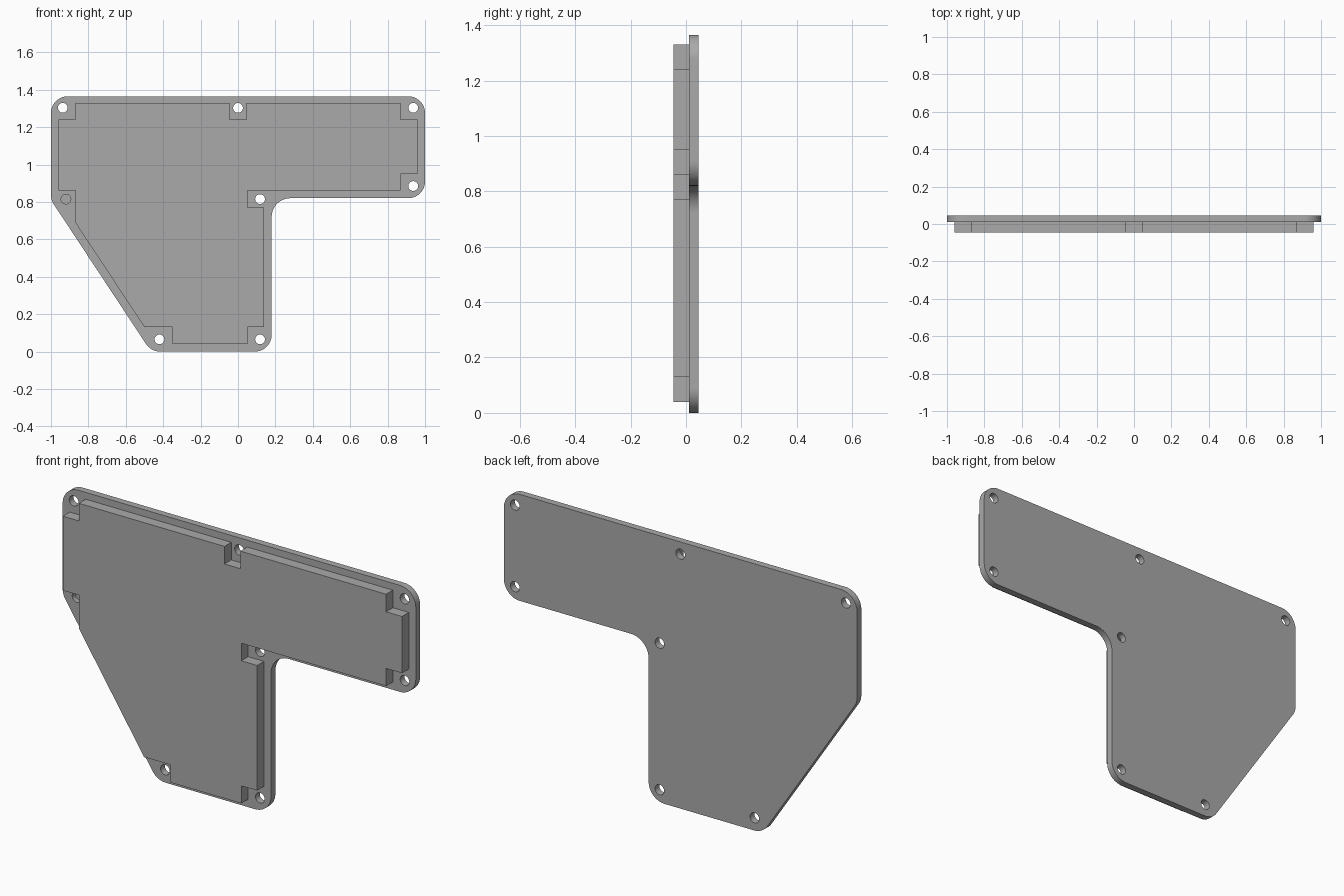
import bpy, bmesh, math
from mathutils import Vector

if "Cube" in bpy.data.objects:
    bpy.data.objects.remove(bpy.data.objects["Cube"])

grey = bpy.data.materials.new("grey")
grey.diffuse_color = (0.4, 0.4, 0.4, 1)
grey.use_nodes = True
grey.node_tree.nodes["Principled BSDF"].inputs["Base Color"].default_value = grey.diffuse_color


def prism(name, points, y0, y1):
    """Extrude an (x, z) outline from y0 to y1."""
    bm = bmesh.new()
    face = bm.faces.new([bm.verts.new((x, y0, z)) for x, z in points])
    out = bmesh.ops.extrude_face_region(bm, geom=[face])
    moved = [v for v in out["geom"] if isinstance(v, bmesh.types.BMVert)]
    bmesh.ops.translate(bm, verts=moved, vec=(0, y1 - y0, 0))
    bmesh.ops.recalc_face_normals(bm, faces=bm.faces)
    mesh = bpy.data.meshes.new(name)
    bm.to_mesh(mesh)
    bm.free()
    mesh.materials.append(grey)
    obj = bpy.data.objects.new(name, mesh)
    bpy.context.collection.objects.link(obj)
    return obj


def fillet(corners, steps=12):
    """Round every (x, z, radius) corner of a closed outline."""
    pts = []
    for i, (x, z, r) in enumerate(corners):
        p = Vector((x, z))
        a = (Vector(corners[i - 1][:2]) - p).normalized()
        b = (Vector(corners[(i + 1) % len(corners)][:2]) - p).normalized()
        half = a.angle(b) / 2
        centre = p + (a + b).normalized() * r / math.sin(half)
        start = p + a * r / math.tan(half) - centre
        end = p + b * r / math.tan(half) - centre
        sweep = math.pi - 2 * half
        for k in range(steps + 1):
            t = k / steps
            d = (start * math.sin((1 - t) * sweep) + end * math.sin(t * sweep)) / math.sin(sweep)
            pts.append(tuple(centre + d))
    return pts


def combine(target, other, operation):
    """Apply a boolean and drop the helper."""
    mod = target.modifiers.new(operation, 'BOOLEAN')
    mod.operation, mod.solver, mod.object = operation, 'EXACT', other
    bpy.context.view_layer.objects.active = target
    bpy.ops.object.modifier_apply(modifier=mod.name)
    bpy.data.objects.remove(other)


# Rounded cover plate
R = 0.09
plate = prism("cover_plate", fillet([
    (-1, 1.365, R), (1, 1.365, R), (1, 0.82, R), (0.18, 0.82, 0.1),
    (0.18, 0, R), (-0.465, 0, R), (-1, 0.81, R)]), 0.01, 0.045)

# Raised front block with notches around the screw holes
block = prism("raised_block", [
    (-0.87, 1.33), (-0.045, 1.33), (-0.045, 1.24), (0.045, 1.24), (0.045, 1.33),
    (0.87, 1.33), (0.87, 1.24), (0.96, 1.24), (0.96, 0.95), (0.87, 0.95),
    (0.87, 0.86), (0.05, 0.86), (0.05, 0.77), (0.14, 0.77), (0.14, 0.13),
    (0.05, 0.13), (0.05, 0.04), (-0.35, 0.04), (-0.35, 0.13), (-0.5, 0.13),
    (-0.87, 0.69), (-0.87, 0.86), (-0.96, 0.86), (-0.96, 1.24), (-0.87, 1.24)],
    -0.045, 0.025)
combine(plate, block, 'UNION')

# Screw holes: seven go through, the last one is blind
holes = [(-0.937, 1.303), (0, 1.303), (0.937, 1.303), (0.937, 0.885),
         (0.118, 0.815), (0.118, 0.065), (-0.42, 0.065), (-0.92, 0.815)]
for i, (x, z) in enumerate(holes):
    ring = [(x + 0.026 * math.cos(k * math.tau / 32), z + 0.026 * math.sin(k * math.tau / 32))
            for k in range(32)]
    cutter = prism("hole_cutter", ring, -0.06, 0.035 if i == 7 else 0.06)
    combine(plate, cutter, 'DIFFERENCE')

# Smooth rounded walls, sharp rims
bpy.ops.object.select_all(action='DESELECT')
plate.select_set(True)
bpy.context.view_layer.objects.active = plate
bpy.ops.object.shade_smooth_by_angle(angle=math.radians(30))
